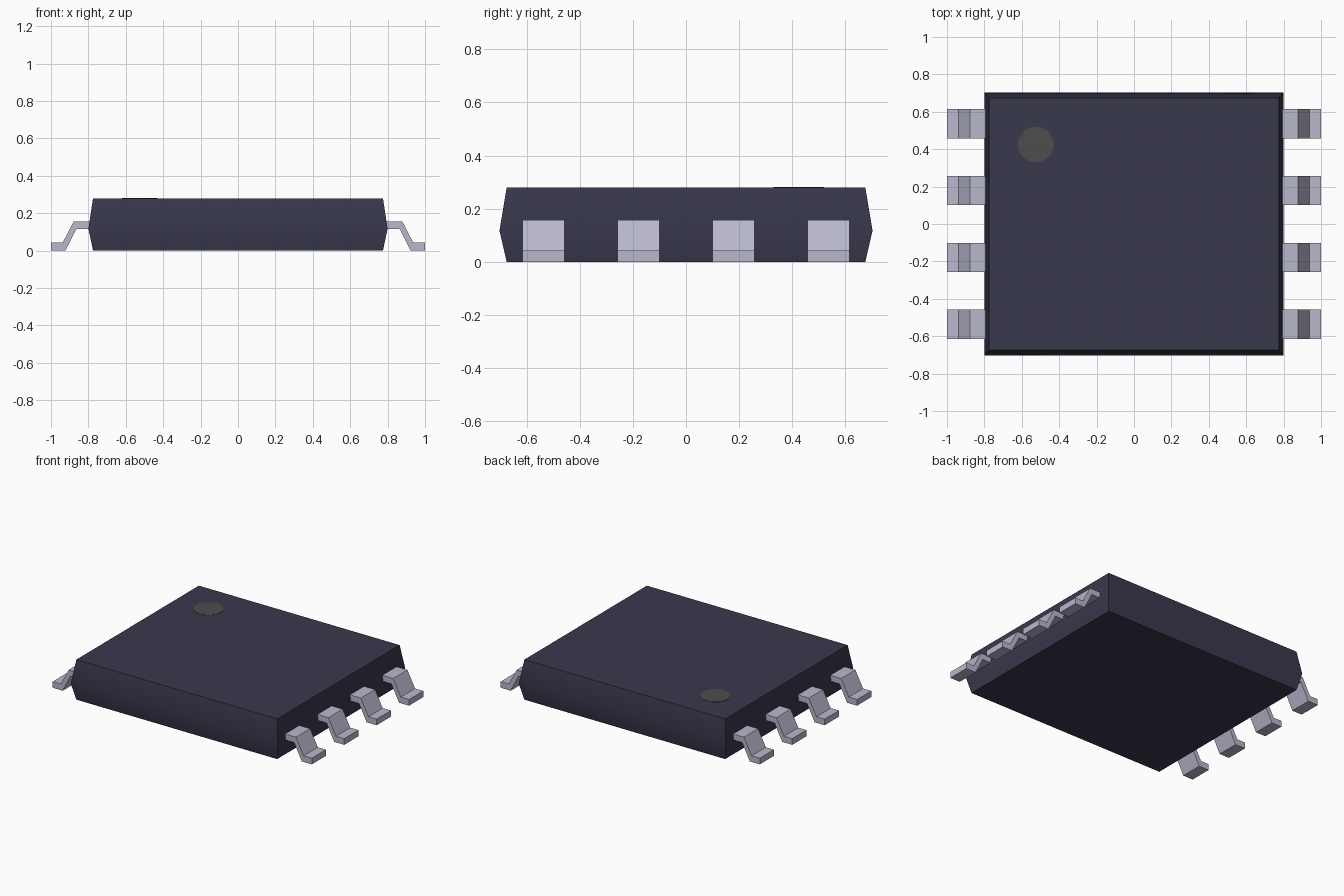
import bpy
import bmesh

cube = bpy.data.objects.get("Cube")
if cube:
    bpy.data.objects.remove(cube, do_unlink=True)


def material(name, rgb):
    mat = bpy.data.materials.new(name)
    mat.use_nodes = True
    mat.diffuse_color = (*rgb, 1)
    mat.node_tree.nodes["Principled BSDF"].inputs["Base Color"].default_value = (*rgb, 1)
    return mat


def finish(bm, name, mat):
    bmesh.ops.recalc_face_normals(bm, faces=bm.faces)
    mesh = bpy.data.meshes.new(name)
    bm.to_mesh(mesh)
    bm.free()
    mesh.materials.append(mat)
    obj = bpy.data.objects.new(name, mesh)
    bpy.context.collection.objects.link(obj)
    return obj


dark_resin = material("dark resin", (0.04, 0.04, 0.075))
tinned_metal = material("tinned metal", (0.48, 0.48, 0.61))
marker_grey = material("marker grey", (0.075, 0.075, 0.07))

HEIGHT = 0.28

# Body: rectangular rings, widest at the mould parting line
bm = bmesh.new()
rings = []
for hx, hy, z in ((0.775, 0.675, 0), (0.8, 0.702, 0.117), (0.775, 0.675, HEIGHT)):
    rings.append([bm.verts.new((sx * hx, sy * hy, z))
                  for sx, sy in ((-1, -1), (1, -1), (1, 1), (-1, 1))])
for low, high in zip(rings, rings[1:]):
    for i in range(4):
        j = (i + 1) % 4
        bm.faces.new((low[i], low[j], high[j], high[i]))
bm.faces.new(rings[0])
bm.faces.new(rings[-1])
body = finish(bm, "body", dark_resin)
bpy.context.view_layer.objects.active = body
body.select_set(True)
bpy.ops.object.shade_smooth_by_angle(angle=0.6)
body.select_set(False)

# Pin one marker: thin disc on the top face
bm = bmesh.new()
bmesh.ops.create_cone(bm, cap_ends=True, segments=32, radius1=0.095, radius2=0.095, depth=0.004)
bmesh.ops.translate(bm, verts=bm.verts, vec=(-0.525, 0.425, HEIGHT))
finish(bm, "pin_one_marker", marker_grey)

# Leads: bent strip profile extruded along y, repeated down both sides
PROFILE = ((0.78, 0.157), (0.878, 0.157), (0.937, 0.043), (1, 0.043),
           (1, 0), (0.923, 0), (0.864, 0.116), (0.78, 0.116))
WIDTH, PITCH = 0.157, 0.3575
for side, label in ((1, "left"), (-1, "right")):
    for i in range(4):
        y = (i - 1.5) * PITCH - WIDTH / 2
        bm = bmesh.new()
        strip = bm.faces.new([bm.verts.new((side * x, y, z)) for x, z in PROFILE])
        out = bmesh.ops.extrude_face_region(bm, geom=[strip])
        moved = [v for v in out["geom"] if isinstance(v, bmesh.types.BMVert)]
        bmesh.ops.translate(bm, verts=moved, vec=(0, WIDTH, 0))
        finish(bm, f"{label}_lead_{i + 1}", tinned_metal)
